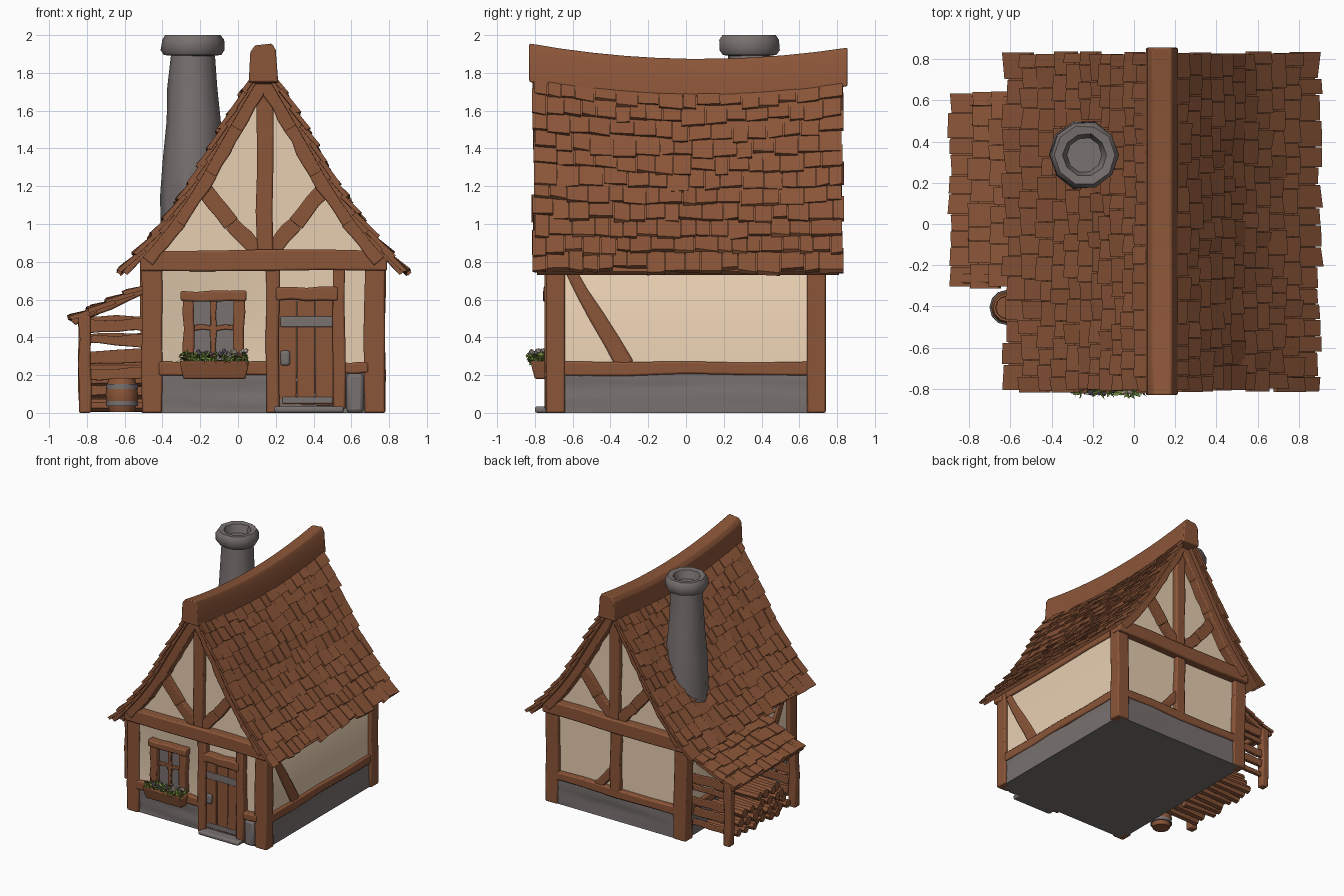
import bpy, bmesh, math, random
from mathutils import Vector, Matrix

if "Cube" in bpy.data.objects:
    bpy.data.objects.remove(bpy.data.objects["Cube"])
random.seed(4)
R = random.uniform
CX = 0.135  # ridge position

def material(name, c):
    m = bpy.data.materials.new(name)
    m.diffuse_color = (*c, 1)
    m.use_nodes = True
    m.node_tree.nodes["Principled BSDF"].inputs["Base Color"].default_value = m.diffuse_color
    return m
WOOD = material("timber brown", (0.26, 0.092, 0.04))
PLASTER = material("cream plaster", (0.80, 0.62, 0.44))
STONE = material("grey stone", (0.19, 0.165, 0.162))
GREEN = material("leaf green", (0.15, 0.24, 0.04))
PETAL = material("pale petals", (0.75, 0.62, 0.5))
LILAC = material("dusky petals", (0.22, 0.18, 0.26))

def finish(name, bm, mat, bevel=0):
    bmesh.ops.recalc_face_normals(bm, faces=bm.faces)
    me = bpy.data.meshes.new(name)
    bm.to_mesh(me); bm.free()
    me.materials.append(mat)
    ob = bpy.data.objects.new(name, me)
    bpy.context.collection.objects.link(ob)
    if bevel:
        b = ob.modifiers.new("bevel", 'BEVEL')
        b.width, b.segments = bevel, 2
    return ob

def loft(bm, rings, caps=True):
    vs = [[bm.verts.new(p) for p in r] for r in rings]
    n = len(vs[0])
    for a, b in zip(vs, vs[1:]):
        for i in range(n):
            bm.faces.new((a[i], a[(i+1) % n], b[(i+1) % n], b[i]))
    if caps:
        bm.faces.new(vs[0]); bm.faces.new(vs[-1])

def beam(name, p0, p1, w, d, n=(0, -1, 0), mat=WOOD, w1=None, wob=0.006, bevel=0.01):
    p0, p1, n = Vector(p0), Vector(p1), Vector(n)
    s = (p1 - p0).cross(n).normalized()
    rings = []
    for k in range(5):
        t = k / 4
        c = p0.lerp(p1, t) + s * (R(-wob, wob) if 0 < k < 4 else 0)
        h = (w + ((w1 or w) - w) * t) / 2 + R(-wob, wob) / 2
        rings.append([c + s*h*a + n*d/2*b for a, b in ((1, 1), (1, -1), (-1, -1), (-1, 1))])
    bm = bmesh.new(); loft(bm, rings)
    return finish(name, bm, mat, bevel)

def box(name, lo, hi, mat, bevel=0, lumps=0):
    bm = bmesh.new()
    bmesh.ops.create_cube(bm, size=1)
    lo, hi = Vector(lo), Vector(hi)
    for v in bm.verts:
        v.co = Vector([(lo[i]+hi[i])/2 + v.co[i]*(hi[i]-lo[i]) for i in range(3)])
    if lumps:
        bmesh.ops.subdivide_edges(bm, edges=bm.edges, cuts=6, use_grid_fill=True)
        for v in bm.verts:
            if v.co.z > 0.001:
                v.co += Vector((R(-lumps, lumps), R(-lumps, lumps), 0))
    return finish(name, bm, mat, bevel)

def lathe(name, prof, c, n, mat, jit=0):
    bm = bmesh.new()
    loft(bm, [[(c[0] + (r + R(-jit, jit))*math.cos(2*math.pi*i/n),
                c[1] + (r + R(-jit, jit))*math.sin(2*math.pi*i/n), z) for i in range(n)] for r, z in prof])
    return finish(name, bm, mat)

# ---- roof surface: concave sides, sagging ridge
PROF = [(0.755, 0.76), (0.62, 0.91), (0.54, 1.01), (0.40, 1.21), (0.285, 1.42), (0.17, 1.62), (0.07, 1.79)]
def half_width(z):
    for (d0, z0), (d1, z1) in zip(PROF, PROF[1:]):
        if z <= z1 or z1 == PROF[-1][1]:
            return d0 + (d1-d0)*(z-z0)/(z1-z0)
def drop(y):
    return 0.08 * (1 - ((y-0.08)/0.9)**2)
def roof(side):
    def P(u, y):
        z = 0.76 + 1.03*u
        return Vector((CX + side*half_width(z), y, z - drop(y)*max(u, 0)))
    return P
def shed(u, y):
    return Vector((-0.89 + 0.40*u, y, 0.505 + 0.18*u))

def off(P, u, y, h):
    n = (P(u+0.04, y) - P(u-0.04, y)).cross(Vector((0, 1, 0))).normalized()
    return P(u, y) + n * (h if n.z > 0 else -h)

def roofing(name, P, rows, y0, y1, thick):
    bm = bmesh.new()  # under-boarding
    loft(bm, [[off(P, u/8, y0+0.02, -0.015), off(P, u/8, (y0+y1)/2, -0.015), off(P, u/8, y1-0.02, -0.015),
               off(P, u/8, y1-0.02, -0.015-thick), off(P, u/8, (y0+y1)/2, -0.015-thick),
               off(P, u/8, y0+0.02, -0.015-thick)] for u in range(9)])
    finish(name + "_boards", bm, WOOD)
    bm = bmesh.new()  # overlapping shingles
    for r in range(rows):
        y = y0 + R(-0.01, 0.01)
        while y < y1 - 0.03:
            w = R(0.07, 0.13)
            ye = y + w if y + w < y1 - 0.05 else y1 + R(-0.01, 0.01)
            ub = r/rows + (R(-0.22, 0.14)/rows if r else R(-0.02, 0.015))
            ut = min((r + 1.3)/rows, 1)
            lift, tilt = R(0.004, 0.016), R(-0.006, 0.006)
            ring = lambda h: [off(P, ub+R(-.1, .1)/rows, y+.002, lift+tilt+h), off(P, ub, ye-.002, lift-tilt+h),
                              off(P, ut, ye-.002, -0.01+h), off(P, ut, y+.002, -0.01+h)]
            loft(bm, [ring(0), ring(-0.024)])
            y = ye
    finish(name + "_shingles", bm, WOOD)

roofing("roof_right", roof(1), 11, -0.81, 0.83, 0.03)
roofing("roof_left", roof(-1), 11, -0.81, 0.83, 0.03)
roofing("shed_roof", shed, 4, -0.31, 0.64, 0.015)

# ---- ridge beam following the sag, heavier at the ends
bm = bmesh.new()
SEC = [(-0.078, -0.20), (-0.07, -0.04), (-0.045, -0.005), (0.045, 0.005), (0.065, -0.03), (0.078, -0.20)]
loft(bm, [[(CX + x, -0.83 + 1.685*k/10, 1.95 + z - drop(-0.83 + 1.685*k/10)) for x, z in SEC] for k in range(11)])
finish("ridge_beam", bm, WOOD, 0.008)

# ---- plaster body with gables, stone footing
bm = bmesh.new()
zs = [0.92, 1.05, 1.21, 1.42, 1.6]
right = [(CX + half_width(z) - 0.05, z - 0.03) for z in zs]
left = [(2*CX - x, z) for x, z in reversed(right)]
outline = [(-0.48, 0.1), (0.75, 0.1), (0.75, 0.82)] + right + [(CX, 1.72)] + left + [(-0.48, 0.82)]
loft(bm, [[(x, y, z) for x, z in outline] for y in (-0.69, 0.70)])
finish("plaster_walls", bm, PLASTER)
box("stone_footing", (-0.485, -0.72, 0), (0.76, 0.725, 0.22), STONE, 0, 0.009)
box("door_step", (0.19, -0.80, 0), (0.56, -0.68, 0.035), STONE, 0.012)
box("corner_stone", (0.575, -0.745, 0), (0.665, -0.68, 0.21), STONE, 0.02)

# ---- timber frame: corner posts, sills, plates
for x, nm in ((-0.455, "left"), (0.725, "right")):
    s = -1 if x < 0 else 1
    for y, ny in ((-0.69, "front"), (0.69, "back")):
        beam(f"post_{ny}_{nm}", (x, y, 0), (x + s*0.005, y, 0.86), 0.11, 0.10)
    nx = (s, 0, 0)
    beam(f"sill_{nm}", (x + s*0.018, -0.65, 0.235), (x + s*0.018, 0.65, 0.235), 0.07, 0.06, nx)
    beam(f"plate_{nm}", (x, -0.72, 0.81), (x, 0.72, 0.81), 0.09, 0.08, nx)
    beam(f"brace_{nm}", (x + s*0.015, -0.62, 0.77), (x + s*0.015, -0.32, 0.25), 0.06, 0.05, nx, w1=0.1)

# ---- gable timbers, both ends
for y, nm, s in ((-0.705, "front", -1), (0.715, "back", 1)):
    n = (0, s, 0)
    beam(f"cross_beam_{nm}", (-0.52, y + s*0.01, 0.805), (0.79, y + s*0.01, 0.805), 0.11, 0.09, n)
    beam(f"king_post_{nm}", (CX + 0.01, y, 0.84), (CX + 0.005, y, 1.75), 0.09, 0.06, n, w1=0.085)
    for m in (-1, 1):
        pts = [(0.03, 0.85), (0.17, 1.0), (0.36, 1.24)]
        for i, ((a, za), (b, zb)) in enumerate(zip(pts, pts[1:])):
            beam(f"gable_brace_{nm}_{m}_{i}", (CX + m*a, y, za), (CX + m*b, y, zb), 0.085, 0.05, n, bevel=0.006)
        for i, (z0, z1) in enumerate(((0.84, 1.05), (1.04, 1.31), (1.30, 1.55), (1.54, 1.79))):
            e = lambda z: (CX + m*(half_width(z) - 0.066), y + s*0.015, z - 0.035)
            beam(f"rake_{nm}_{m}_{i}", e(z0), e(z1), 0.08, 0.09, n, bevel=0.008)

# ---- back wall timbers
beam("back_sill", (-0.45, 0.71, 0.235), (0.72, 0.71, 0.235), 0.07, 0.06, (0, 1, 0))
beam("back_post", (0.14, 0.71, 0.25), (0.14, 0.71, 0.8), 0.09, 0.06, (0, 1, 0))
beam("back_brace", (0.15, 0.71, 0.42), (0.31, 0.71, 0.25), 0.07, 0.05, (0, 1, 0))

# ---- front wall timbers and door
beam("front_sill_left", (-0.42, -0.715, 0.235), (0.17, -0.715, 0.235), 0.07, 0.06)
beam("front_sill_right", (0.56, -0.715, 0.24), (0.69, -0.715, 0.24), 0.06, 0.06)
beam("door_post_left", (0.185, -0.71, 0), (0.185, -0.71, 0.77), 0.07, 0.08)
beam("door_post_right", (0.535, -0.71, 0.02), (0.535, -0.71, 0.77), 0.065, 0.08)
beam("door_lintel", (0.2, -0.715, 0.63), (0.53, -0.715, 0.63), 0.07, 0.08)
for i in range(3):
    x = 0.215 + i*0.098
    box(f"door_plank_{i}", (x, -0.725, 0.04), (x + 0.094, -0.68, 0.6), WOOD, 0.006)
box("door_hinge_top", (0.225, -0.733, 0.455), (0.50, -0.72, 0.51), STONE, 0.005)
box("door_hinge_bottom", (0.235, -0.733, 0.05), (0.50, -0.72, 0.085), STONE, 0.005)
box("door_handle", (0.225, -0.745, 0.25), (0.275, -0.72, 0.33), STONE, 0.012)

# ---- window: splayed plaster, frame, panes, glazing bars
bm = bmesh.new()
loft(bm, [[(x0, y, z0), (x1, y, z0), (x1, y, z1), (x0, y, z1)] for x0, x1, z0, z1, y in
          ((-0.41, 0.16, 0.25, 0.77, -0.725), (-0.29, 0.03, 0.28, 0.64, -0.694))], False)
finish("window_splay", bm, PLASTER)
box("window_panes", (-0.25, -0.702, 0.28), (0.0, -0.68, 0.6), STONE)
for x, nm in ((-0.262, "left"), (0.005, "right")):
    beam(f"window_jamb_{nm}", (x, -0.715, 0.27), (x, -0.715, 0.62), 0.06, 0.07)
beam("window_head", (-0.305, -0.718, 0.62), (0.045, -0.718, 0.62), 0.055, 0.08)
beam("window_bar_upright", (-0.128, -0.705, 0.27), (-0.128, -0.705, 0.6), 0.03, 0.025, bevel=0.004)
beam("window_bar_level", (-0.24, -0.705, 0.45), (-0.01, -0.705, 0.45), 0.03, 0.025, bevel=0.004)

# ---- flower box with planting
bm = bmesh.new()
loft(bm, [[(-0.125 - w, -0.73, z), (-0.125 + w, -0.73, z), (-0.125 + w, -f, z), (-0.125 - w, -f, z)]
          for w, f, z in ((0.165, 0.80, 0.18), (0.185, 0.825, 0.275))])
finish("flower_box", bm, WOOD, 0.008)
bm = bmesh.new()
for i in range(190):
    c = Vector((R(-0.30, 0.05), R(-0.83, -0.74), R(0.265, 0.315)))
    a, b = [Vector((R(-1, 1), R(-1, 1), R(-.5, .8))).normalized() for _ in "ab"]
    bm.faces.new([bm.verts.new(c + q) for q in (-a*.024, b*.011, a*.024, -b*.011)])
finish("flower_leaves", bm, GREEN)
for nm, mat, x0, x1, k in (("pale_flowers", PETAL, -0.06, 0.05, 10), ("dusky_flowers", LILAC, -0.29, 0.02, 12)):
    bm = bmesh.new()
    for i in range(k):
        bmesh.ops.create_icosphere(bm, subdivisions=1, radius=R(0.009, 0.015),
                                   matrix=Matrix.Translation((R(x0, x1), R(-0.825, -0.75), R(0.305, 0.332))))
    finish(nm, bm, mat)

# ---- chimney with hollow cap
CH = (-0.24, 0.335)
lathe("chimney_stack", [(0.175, 0.95), (0.168, 1.15), (0.158, 1.35), (0.143, 1.55), (0.128, 1.72), (0.115, 1.91)],
      CH, 10, STONE, 0.007)
lathe("chimney_cap", [(0.11, 1.89), (0.15, 1.895), (0.166, 1.92), (0.164, 1.975), (0.145, 2.0), (0.105, 1.995),
                      (0.085, 1.93)], CH, 10, STONE, 0.004)

# ---- lean-to: posts, rails, rafters, firewood
for y, nm in ((-0.265, "front"), (0.595, "back")):
    beam(f"shed_post_{nm}", (-0.81, y, 0), (-0.815, y, 0.52), 0.062, 0.065)
    beam(f"shed_rafter_{nm}", (-0.875, y, 0.485), (-0.49, y, 0.655), 0.045, 0.05)
    for i, z in enumerate((0.11, 0.21, 0.30, 0.39, 0.465)):
        beam(f"shed_rail_{nm}_{i}", (-0.82, y, z + R(-.015, .015)), (-0.47, y, z + R(-.015, .015)),
             R(0.035, 0.075), 0.03, w1=R(0.035, 0.075), bevel=0.005)
beam("shed_eave_beam", (-0.815, -0.29, 0.485), (-0.815, 0.62, 0.485), 0.05, 0.05, (-1, 0, 0))
bm = bmesh.new()
for row, count in enumerate((9, 8, 7, 4)):
    for i in range(count):
        M = Matrix.Translation((R(-0.69, -0.64), -0.19 + 0.078*(i + row/2) + R(-.008, .008), 0.04 + row*0.066)) \
            @ Matrix.Rotation(R(-0.1, 0.1), 4, 'Z') @ Matrix.Rotation(math.pi/2, 4, 'Y')
        bmesh.ops.create_cone(bm, cap_ends=True, segments=7, radius1=R(.03, .038), radius2=R(.03, .038),
                              depth=R(0.27, 0.33), matrix=M)
finish("firewood_logs", bm, WOOD)

# ---- barrel with iron hoops
BA = (-0.615, -0.405)
lathe("barrel", [(0.066, 0.005), (0.08, 0.05), (0.086, 0.095), (0.08, 0.145), (0.068, 0.185), (0.056, 0.185),
                 (0.054, 0.172)], BA, 12, WOOD)
for z in (0.05, 0.14):
    lathe("barrel_hoop", [(0.07, z - 0.013), (0.085, z - 0.013), (0.085, z + 0.013), (0.07, z + 0.013)], BA, 12, STONE)

# ---- shading
bpy.ops.object.select_all(action='SELECT')
bpy.context.view_layer.objects.active = bpy.data.objects["barrel"]
bpy.ops.object.shade_smooth_by_angle(angle=math.radians(40))
